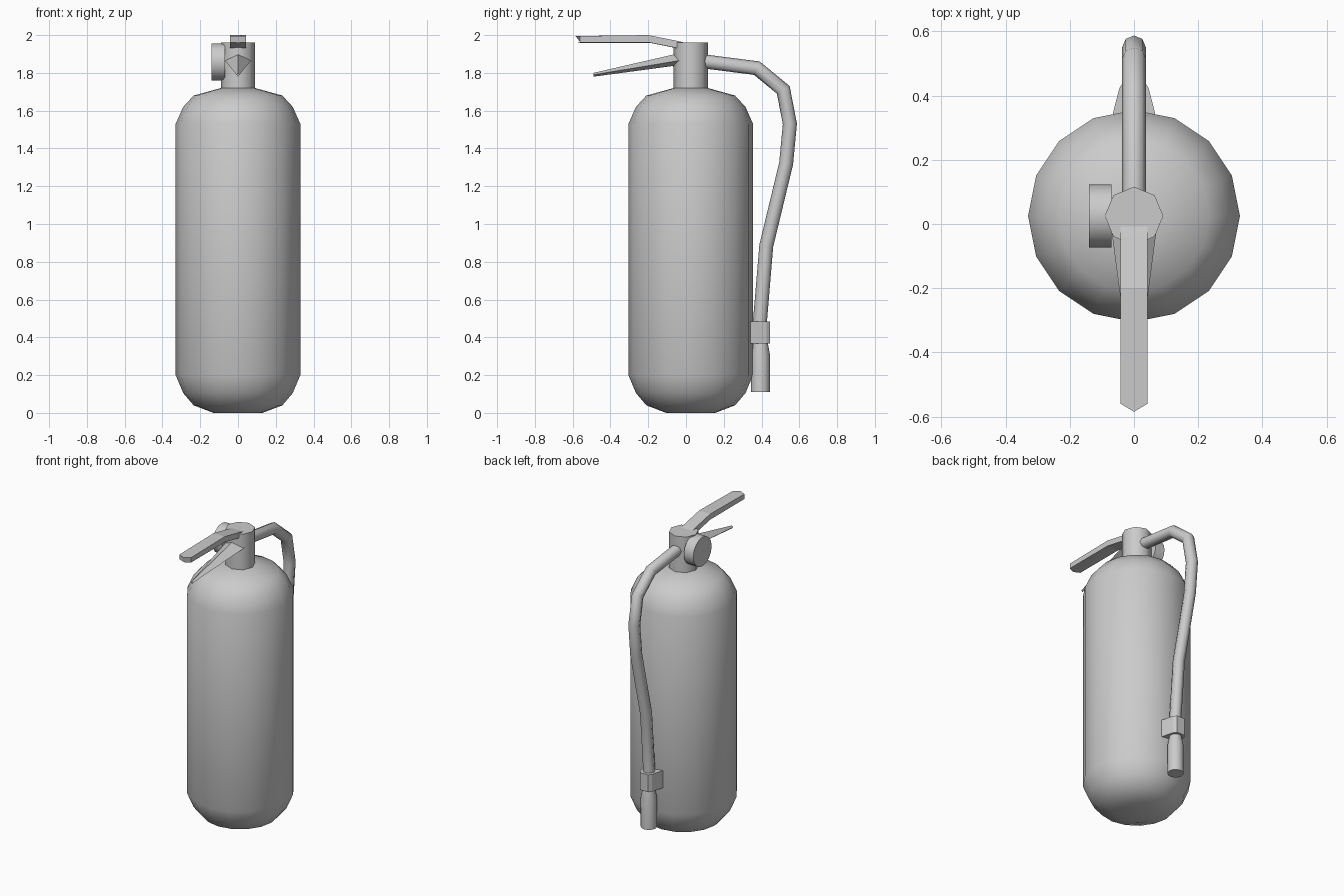
import bpy, bmesh, math
from mathutils import Vector

if "Cube" in bpy.data.objects:
    bpy.data.objects.remove(bpy.data.objects["Cube"])

CY = 0.025  # tank axis


def loft(name, rings, smooth=True, angle=35):
    """Skin a list of equal-length point rings and cap both ends."""
    bm = bmesh.new()
    vs = [[bm.verts.new(p) for p in ring] for ring in rings]
    n = len(rings[0])
    for a, b in zip(vs, vs[1:]):
        for i in range(n):
            j = (i + 1) % n
            bm.faces.new((a[i], a[j], b[j], b[i]))
    bm.faces.new(vs[0])
    bm.faces.new(vs[-1])
    bmesh.ops.recalc_face_normals(bm, faces=bm.faces)
    for f in bm.faces:
        f.smooth = smooth
    for e in bm.edges:
        e.smooth = e.calc_face_angle(0) < math.radians(angle)
    me = bpy.data.meshes.new(name)
    bm.to_mesh(me)
    bm.free()
    ob = bpy.data.objects.new(name, me)
    bpy.context.collection.objects.link(ob)
    return ob


def lathe(name, profile, sides, y, angle=35):
    """Revolve (radius, z) pairs around a vertical axis at y."""
    turn = [2 * math.pi * i / sides for i in range(sides)]
    return loft(name, [[(r * math.cos(t), y + r * math.sin(t), z) for t in turn]
                       for r, z in profile], angle=angle)


def tube(name, path, radius, sides):
    """Sweep a round section along a (y, z) path."""
    pts = [Vector((0, y, z)) for y, z in path]
    rings = []
    for i, p in enumerate(pts):
        d_in = (p - pts[i - 1]).normalized() if i else None
        d_out = (pts[i + 1] - p).normalized() if i < len(pts) - 1 else None
        t = ((d_in or d_out) + (d_out or d_in)).normalized()
        u = Vector((0, -t.z, t.y))
        k = 1 / t.dot(d_in or d_out)
        rings.append([p + radius * (math.cos(a) * Vector((1, 0, 0)) + k * math.sin(a) * u)
                      for a in (2 * math.pi * s / sides for s in range(sides))])
    return loft(name, rings, angle=50)


# tank
lathe("tank", [(0.13, 0), (0.235, 0.04), (0.29, 0.105), (0.33, 0.2),
               (0.33, 1.53), (0.29, 1.62), (0.235, 1.68), (0.09, 1.72)], 16, CY)

# valve body
lathe("valve", [(0.091, 1.70), (0.091, 1.96)], 8, CY, angle=50)

# pressure gauge on the left side
loft("gauge", [[(x, CY + 0.098 * math.cos(a), 1.858 + 0.098 * math.sin(a))
                for a in (2 * math.pi * i / 16 for i in range(16))]
               for x in (-0.14, -0.07)])

# top lever: (edge y, centre y, top z, bottom z)
W = 0.042
loft("top_lever", [[(-W, ye, zt), (0, yc, zt), (W, ye, zt),
                    (W, ye, zb), (0, yc + 0.01, zb - 0.003), (-W, ye, zb)]
                   for ye, yc, zt, zb in [(-0.56, -0.585, 1.995, 1.962),
                                          (-0.2, -0.2, 2.0, 1.962),
                                          (-0.04, -0.04, 1.968, 1.93),
                                          (0.0, 0.0, 1.958, 1.92)]], smooth=False)

# lower carry handle: tapered wedge, (y, half width, top z, side z, bottom z)
loft("carry_handle", [[(0, y, zt), (w, y, zs), (0, y, zb), (-w, y, zs)]
                      for y, w, zt, zs, zb in [(-0.49, 0.008, 1.80, 1.79, 1.78),
                                               (-0.02, 0.07, 1.908, 1.868, 1.843)]],
     smooth=False)

# hose
tube("hose", [(0.07, 1.864), (0.375, 1.825), (0.515, 1.71), (0.55, 1.53),
              (0.53, 1.32), (0.425, 0.885), (0.392, 0.49), (0.394, 0.34)], 0.037, 8)

# nozzle
lathe("nozzle", [(0.05, 0.11), (0.05, 0.305), (0.038, 0.37)], 12, 0.395)

# hose clip joined to the tank
outline = [(-0.07, 0.325), (-0.062, 0.36), (-0.045, 0.425), (-0.03, 0.445),
           (0.03, 0.445), (0.045, 0.425), (0.062, 0.36), (0.07, 0.325)]
loft("hose_clip", [[(x, y, z) for x, y in outline] for z in (0.368, 0.485)], smooth=False)
